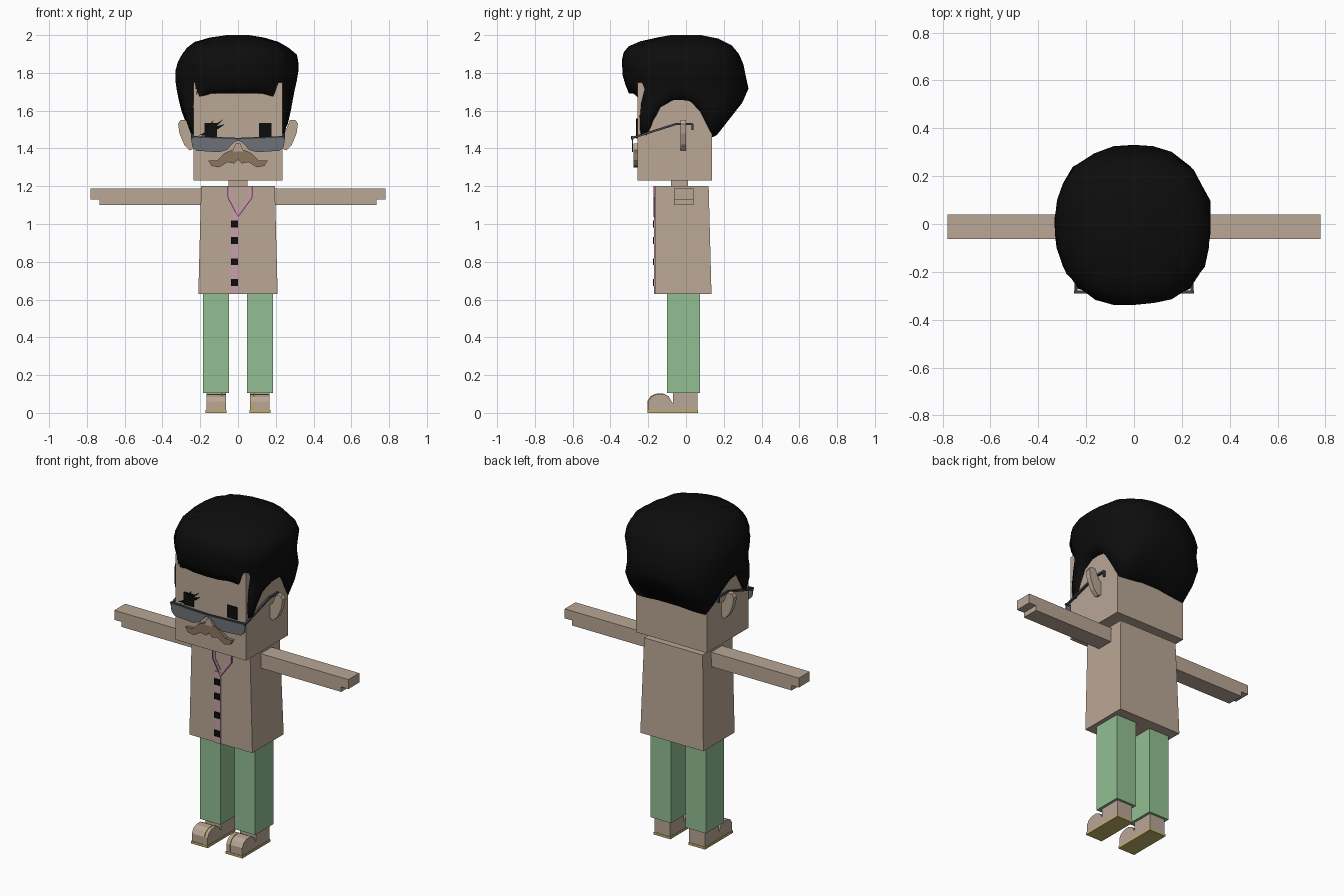
import bpy, bmesh, math, random
from mathutils import Vector

random.seed(4)
cube = bpy.data.objects.get("Cube")
if cube:
    bpy.data.objects.remove(cube, do_unlink=True)


def material(name, *rgb):
    m = bpy.data.materials.new(name)
    m.use_nodes = True
    m.diffuse_color = (*rgb, 1)
    m.node_tree.nodes["Principled BSDF"].inputs["Base Color"].default_value = (*rgb, 1)
    return m


SKIN = material("skin tan", .49, .385, .305)
GREEN = material("trouser green", .29, .52, .29)
PINK = material("placket pink", .58, .35, .41)
MAUVE = material("collar edge mauve", .37, .12, .26)
BLACK = material("black", .004, .004, .004)
LENS = material("lens grey", .155, .165, .18)
FRAME = material("frame grey", .05, .055, .065)
BROWN = material("moustache brown", .26, .18, .115)
SOLE = material("sole yellow", .52, .43, .15)


def finish(name, bm, mat):
    bmesh.ops.recalc_face_normals(bm, faces=bm.faces)
    me = bpy.data.meshes.new(name)
    bm.to_mesh(me)
    bm.free()
    me.materials.append(mat)
    ob = bpy.data.objects.new(name, me)
    bpy.context.collection.objects.link(ob)
    return ob


def prism(name, pts, axis, a, b, mat):
    """Extrude a 2D outline along x (outline in y, z) or along y (outline in x, z)."""
    bm = bmesh.new()
    place = (lambda p, d: (d, p[0], p[1])) if axis == "x" else (lambda p, d: (p[0], d, p[1]))
    face = bm.faces.new([bm.verts.new(place(p, a)) for p in pts])
    moved = bmesh.ops.extrude_face_region(bm, geom=[face])["geom"]
    shift = Vector(place((0, 0), b - a))
    bmesh.ops.translate(bm, vec=shift, verts=[v for v in moved if isinstance(v, bmesh.types.BMVert)])
    return finish(name, bm, mat)


def box(name, x0, x1, y0, y1, z0, z1, mat):
    return prism(name, [(x0, z0), (x1, z0), (x1, z1), (x0, z1)], "y", y0, y1, mat)


def stroke(name, p, q, width, axis, a, b, mat):
    """Straight bar between two 2D points."""
    p, q = Vector(p), Vector(q)
    n = (q - p).orthogonal().normalized() * width / 2
    return prism(name, [p - n, q - n, q + n, p + n], axis, a, b, mat)


# Head, neck and tapered coat
box("head", -.235, .235, -.258, .138, 1.23, 1.75, SKIN)
box("neck", -.05, .05, -.08, .01, 1.15, 1.24, SKIN)
coat = prism("coat", [(-.21, .63), (.21, .63), (.195, 1.2), (-.195, 1.2)], "y", -.163, .135, SKIN)
for v in coat.data.vertices:
    if v.co.y > 0 and v.co.z > 1:
        v.co.y = .12

# Coat front: placket, buttons, collar
box("placket", -.036, .002, -.169, -.16, .63, 1.06, PINK)
for i, z in enumerate((1.0, .913, .8, .69)):
    box(f"button_{i + 1}", -.036, 0, -.175, -.166, z - .018, z + .018, BLACK)
for side, x in (("right", -.052), ("left", .074)):
    inner = x * .7
    prism(f"collar_{side}", [(x, 1.2), (x, 1.14), (0, 1.04), (0, 1.075), (inner, 1.14), (inner, 1.2)],
          "y", -.168, -.16, PINK)
    path = [(x, 1.2), (x, 1.14), (0, 1.04)]
    for i in range(2):
        stroke(f"collar_edge_{side}_{i}", path[i], path[i + 1], .006, "y", -.171, -.16, MAUVE)

# Mirrored limbs, ears and glasses
toe = [(-.2, .012), (-.2, .06), (-.185, .085), (-.16, .098), (-.12, .1), (-.09, .085), (-.07, .05), (-.07, .012)]
ear = [(.23, 1.40), (.255, 1.39), (.285, 1.42), (.31, 1.48), (.317, 1.53), (.305, 1.55), (.275, 1.55), (.25, 1.49), (.23, 1.48)]
lens = [(0, 1.452), (.25, 1.462), (.242, 1.41), (.22, 1.388), (.1, 1.38), (.06, 1.392), (.02, 1.435), (0, 1.44)]
whisker = [(0, 1.388), (.035, 1.392), (.07, 1.375), (.11, 1.337), (.157, 1.335), (.14, 1.308),
           (.1, 1.3), (.055, 1.328), (.02, 1.32), (0, 1.34)]
for side, s in (("left", 1), ("right", -1)):
    def flip(pts):
        return [(s * x, z) for x, z in pts]
    prism(f"arm_{side}", flip([(.18, 1.1), (.732, 1.1), (.732, 1.13), (.78, 1.13), (.78, 1.187), (.18, 1.187)]),
          "y", -.063, .04, SKIN)
    box(f"trouser_leg_{side}", s * .048, s * .184, -.1, .074, .105, .64, GREEN)
    box(f"ankle_{side}", s * .063, s * .168, -.07, .06, .012, .11, SKIN)
    prism(f"toe_{side}", toe, "x", s * .063, s * .168, SKIN)
    prism(f"toe_strap_{side}", [(y * 1.02, z * 1.03) for y, z in toe], "x", s * .082, s * .089, SOLE)
    box(f"sole_{side}", s * .06, s * .171, -.203, .063, 0, .014, SOLE)
    prism(f"ear_{side}", flip(ear), "y", -.03, 0, SKIN)
    box(f"eye_{side}", s * .112, s * .178, -.264, -.256, 1.46, 1.535, BLACK)
    prism(f"lens_{side}", flip(lens), "y", -.287, -.28, LENS)
    stroke(f"brow_bar_{side}", (0, 1.452), (s * .25, 1.462), .008, "y", -.29, -.278, FRAME)
    temple = [(-.288, 1.455), (-.05, 1.53), (.035, 1.53), (.035, 1.497)]
    for i in range(3):
        stroke(f"temple_{side}_{i}", temple[i], temple[i + 1], .011, "x", s * .236, s * .248, FRAME)
    prism(f"moustache_{side}", flip(whisker), "y", -.277, -.255, BROWN)
prism("nose", [(-.03, 1.385), (.03, 1.385), (.012, 1.425), (-.012, 1.425)], "y", -.278, -.255, SKIN)

# Ragged lashes over the right eye
for i, (x, z, angle, length) in enumerate(((-.14, 1.505, 38, .17), (-.15, 1.49, 20, .13),
                                           (-.15, 1.515, 60, .08), (-.11, 1.51, 25, .09))):
    d = Vector((math.cos(math.radians(angle)), math.sin(math.radians(angle)))) * length / 2
    c = Vector((x, z))
    n = d.orthogonal().normalized() * .008
    prism(f"lash_{i + 1}", [c - d, c - n, c + d, c + n], "y", -.266, -.257, BLACK)

# Hair: widths by height (z, right, left, front, back) and hairline by angle from the front
LEVELS = [(1.46, .25, .25, .265, .155), (1.6, .3, .28, .277, .265), (1.69, .322, .296, .302, .335),
          (1.76, .332, .312, .33, .325), (1.84, .33, .33, .345, .305), (1.9, .3, .31, .338, .283),
          (1.95, .255, .245, .295, .24), (1.98, .2, .18, .2, .18), (2.0, .06, .06, .08, .08)]
HAIRLINE = [(0, 1.69), (15, 1.69), (28, 1.69), (38, 1.67), (42, 1.6), (45, 1.47), (50, 1.47), (54, 1.55),
            (60, 1.62), (73, 1.655), (84, 1.658), (95, 1.65), (108, 1.6), (120, 1.53), (135, 1.46),
            (150, 1.47), (165, 1.48), (180, 1.48)]


def widths(z):
    for lo, hi in zip(LEVELS, LEVELS[1:]):
        if z <= hi[0]:
            t = (z - lo[0]) / (hi[0] - lo[0])
            return [a + (b - a) * t for a, b in zip(lo[1:], hi[1:])]
    return LEVELS[-1][1:]


def hair_point(deg, z, shrink=1.0):
    right, left, front, back = widths(z)
    s, c = math.sin(math.radians(deg)), -math.cos(math.radians(deg))
    power = 2.4 + 6 * max(0, (1.68 - z) / .22)
    r = shrink / (abs(s) ** power + abs(c) ** power) ** (1 / power)
    return Vector((s * r * (left if s > 0 else right), c * r * (back if c > 0 else front), z))


ring_spec = HAIRLINE + [(360 - a, z) for a, z in HAIRLINE[-2:0:-1]]
STEPS = 9
bm = bmesh.new()
rings = [[bm.verts.new(hair_point(a, z, .8)) for a, z in ring_spec]]
for k in range(STEPS + 1):
    ring = []
    for a, rim in ring_spec:
        t = k / STEPS
        z = rim + (2.0 - rim) * (1 - (1 - t) ** 1.5)
        p = hair_point(a, z)
        if 2 < k < STEPS:
            p.xy *= random.uniform(.975, 1.005)
        ring.append(bm.verts.new(p))
    rings.append(ring)
count = len(ring_spec)
for lower, upper in zip(rings, rings[1:]):
    for i in range(count):
        j = (i + 1) % count
        bm.faces.new((lower[i], lower[j], upper[j], upper[i]))
bm.faces.new(rings[-1])
hair = finish("hair", bm, BLACK)
for poly in hair.data.polygons:
    poly.use_smooth = True
